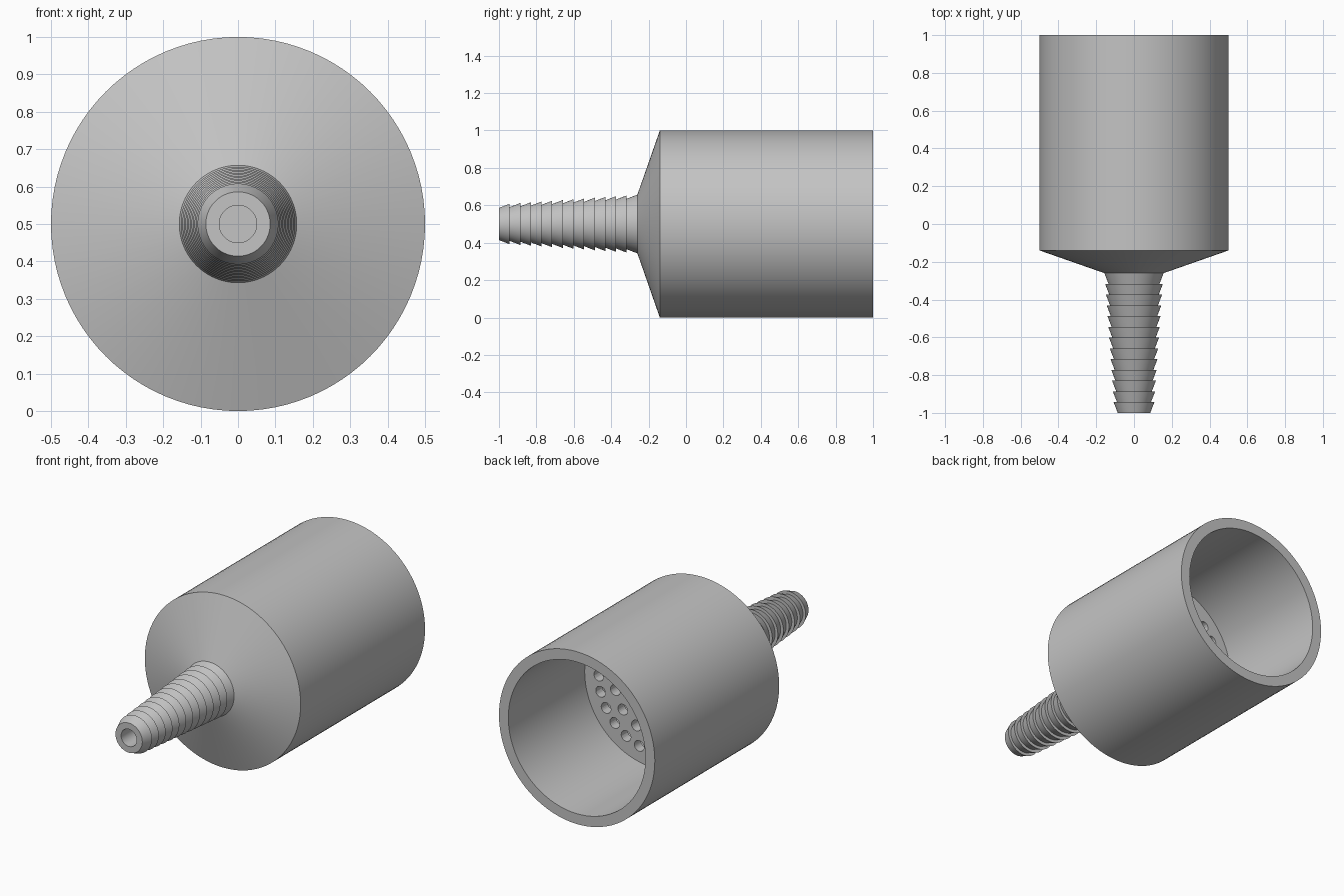
import bpy, bmesh, math
from mathutils import Matrix, Vector

cube = bpy.data.objects.get("Cube")
if cube:
    bpy.data.objects.remove(cube, do_unlink=True)

AXIS_Z = 0.5      # height of the part's long axis
SEGMENTS = 96

grey = bpy.data.materials.new("plain grey")
grey.use_nodes = True
grey.diffuse_color = (0.55, 0.55, 0.55, 1)
grey.node_tree.nodes["Principled BSDF"].inputs["Base Color"].default_value = (0.55, 0.55, 0.55, 1)


def add_object(name, bm):
    bmesh.ops.recalc_face_normals(bm, faces=bm.faces[:])
    mesh = bpy.data.meshes.new(name)
    bm.to_mesh(mesh)
    bm.free()
    mesh.materials.append(grey)
    obj = bpy.data.objects.new(name, mesh)
    bpy.context.collection.objects.link(obj)
    return obj


def select_only(obj):
    bpy.ops.object.select_all(action='DESELECT')
    obj.select_set(True)
    bpy.context.view_layer.objects.active = obj


def lathe(name, profile):
    """Spin a closed (y, radius) outline around the long axis."""
    bm = bmesh.new()
    rings = []
    for k in range(SEGMENTS):
        a = 2 * math.pi * k / SEGMENTS
        rings.append([bm.verts.new((r * math.cos(a), y, AXIS_Z + r * math.sin(a)))
                      for y, r in profile])
    n = len(profile)
    for k in range(SEGMENTS):
        a, b = rings[k], rings[(k + 1) % SEGMENTS]
        for i in range(n):
            j = (i + 1) % n
            bm.faces.new((a[i], a[j], b[j], b[i]))
    return add_object(name, bm)


def add_cylinder(bm, x, z, y0, y1, radius, segments):
    place = Matrix.Translation(Vector((x, (y0 + y1) / 2, z))) @ Matrix.Rotation(math.pi / 2, 4, 'X')
    bmesh.ops.create_cone(bm, cap_ends=True, segments=segments, radius1=radius,
                          radius2=radius, depth=y1 - y0, matrix=place)


# Barbed nozzle: each barb widens toward the body, then steps in
BARBS = 13
START, END = -1.0, -0.26
pitch = (END - START) / BARBS
outline = [(START, 0.05)]
for i in range(BARBS):
    t = i / (BARBS - 1)
    outline.append((START + i * pitch, 0.086 + 0.049 * t))
    outline.append((START + (i + 1) * pitch, 0.108 + 0.049 * t))

# Cone, cylindrical wall, open rim, then back along the inside to the bore
outline += [(-0.14, 0.5), (1.0, 0.5), (1.0, 0.44), (-0.10, 0.44), (-0.233, 0.05)]
housing = lathe("barbed_housing", outline)

# Perforated plate inside the wide end
bm = bmesh.new()
add_cylinder(bm, 0, AXIS_Z, 0.24, 0.30, 0.445, SEGMENTS)
plate = add_object("perforated_plate", bm)

# Concentric rings of drilled holes: (ring radius, hole count)
bm = bmesh.new()
for ring, count in ((0.35, 24), (0.25, 14), (0.15, 8)):
    for k in range(count):
        a = math.pi / 2 + 2 * math.pi * k / count
        add_cylinder(bm, ring * math.cos(a), AXIS_Z + ring * math.sin(a), 0.1, 0.4, 0.031, 24)
drill = add_object("hole_cutter", bm)
drill.hide_render = True

cut = plate.modifiers.new("holes", 'BOOLEAN')
cut.operation = 'DIFFERENCE'
cut.solver = 'EXACT'
cut.object = drill
select_only(plate)
bpy.ops.object.modifier_apply(modifier=cut.name)
bpy.data.objects.remove(drill, do_unlink=True)

# Smooth round walls with crisp edges
for obj in (housing, plate):
    select_only(obj)
    bpy.ops.object.shade_smooth_by_angle(angle=math.radians(15))
